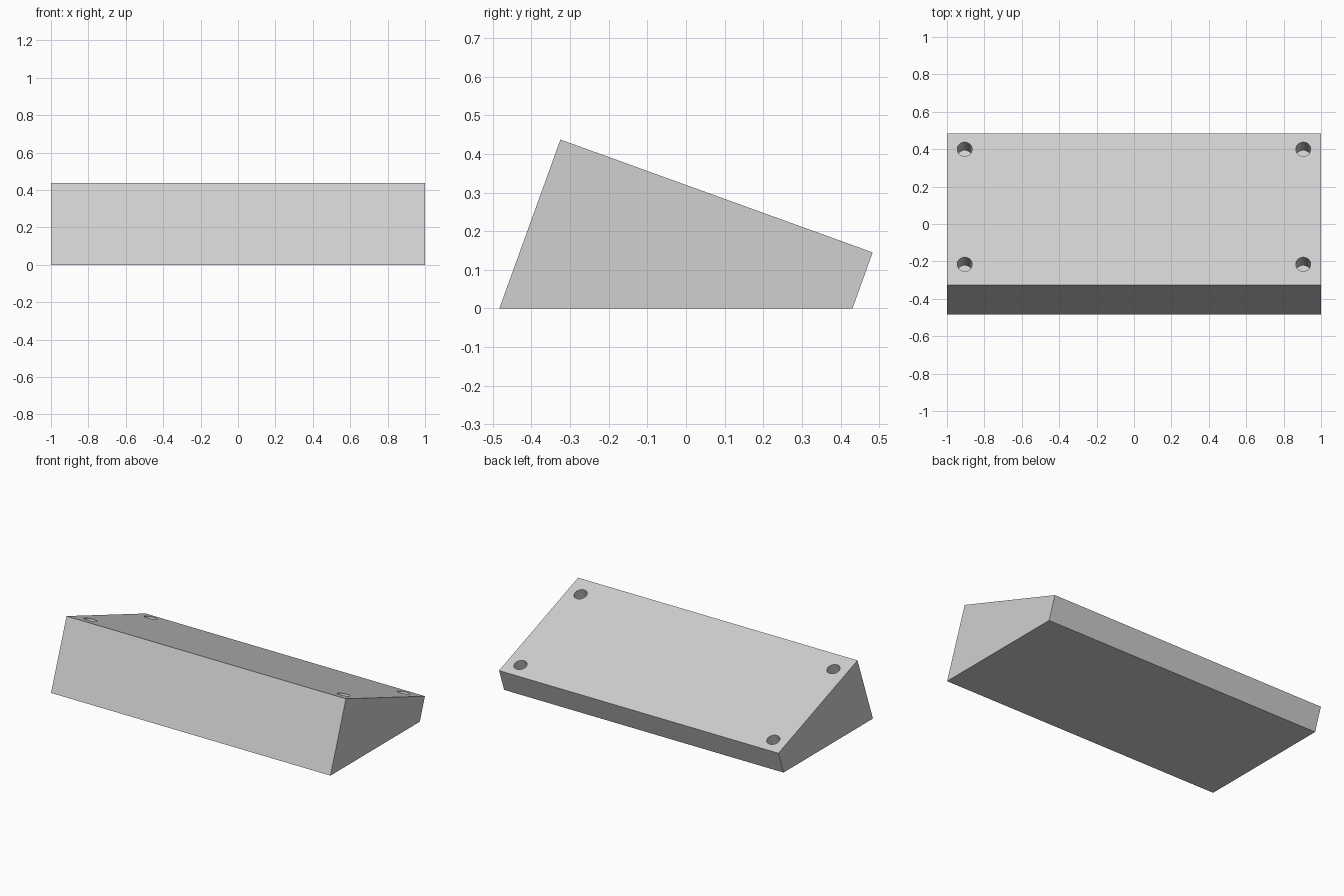
import bpy, bmesh
from math import radians
from mathutils import Vector, Matrix

cube = bpy.data.objects.get("Cube")
if cube:
    bpy.data.objects.remove(cube, do_unlink=True)

HOLE_RADIUS, HOLE_DEPTH = 0.04, 0.126
TOP_FRONT, TOP_BACK = Vector((0, -0.325, 0.437)), Vector((0, 0.483, 0.145))
PROFILE = [(-0.483, 0), (0.431, 0), TOP_BACK.yz, TOP_FRONT.yz]

grey = bpy.data.materials.new("light grey")
grey.use_nodes = True
grey.diffuse_color = (0.63, 0.63, 0.63, 1)
grey.node_tree.nodes["Principled BSDF"].inputs["Base Color"].default_value = grey.diffuse_color


def make_object(name, bm):
    bmesh.ops.recalc_face_normals(bm, faces=bm.faces)
    mesh = bpy.data.meshes.new(name)
    bm.to_mesh(mesh)
    bm.free()
    mesh.materials.append(grey)
    obj = bpy.data.objects.new(name, mesh)
    bpy.context.collection.objects.link(obj)
    return obj


# Wedge body: side profile extruded across the width
bm = bmesh.new()
side = bm.faces.new([bm.verts.new((-1, y, z)) for y, z in PROFILE])
extruded = bmesh.ops.extrude_face_region(bm, geom=[side])["geom"]
bmesh.ops.translate(bm, vec=(2, 0, 0),
                    verts=[v for v in extruded if isinstance(v, bmesh.types.BMVert)])
body = make_object("wedge_body", bm)

# Four blind holes drilled square to the sloping top
slope = TOP_BACK - TOP_FRONT
normal = Vector((1, 0, 0)).cross(slope).normalized()
tilt = normal.to_track_quat("Z", "Y").to_matrix().to_4x4()
bm = bmesh.new()
for x in (-0.905, 0.905):
    for y in (-0.215, 0.4):
        centre = TOP_FRONT + slope * ((y - TOP_FRONT.y) / slope.y)
        centre.x = x
        bmesh.ops.create_cone(bm, cap_ends=True, segments=32, radius1=HOLE_RADIUS,
                              radius2=HOLE_RADIUS, depth=2 * HOLE_DEPTH,
                              matrix=Matrix.Translation(centre) @ tilt)
cutter = make_object("hole_cutter", bm)
cutter.hide_render = True

drill = body.modifiers.new("screw_holes", "BOOLEAN")
drill.operation = "DIFFERENCE"
drill.solver = "EXACT"
drill.object = cutter

# Bake the holes, drop the cutter and smooth only the hole walls
bpy.ops.object.select_all(action="DESELECT")
body.select_set(True)
bpy.context.view_layer.objects.active = body
bpy.ops.object.modifier_apply(modifier=drill.name)
bpy.data.objects.remove(cutter, do_unlink=True)
bpy.ops.object.shade_smooth_by_angle(angle=radians(30))
